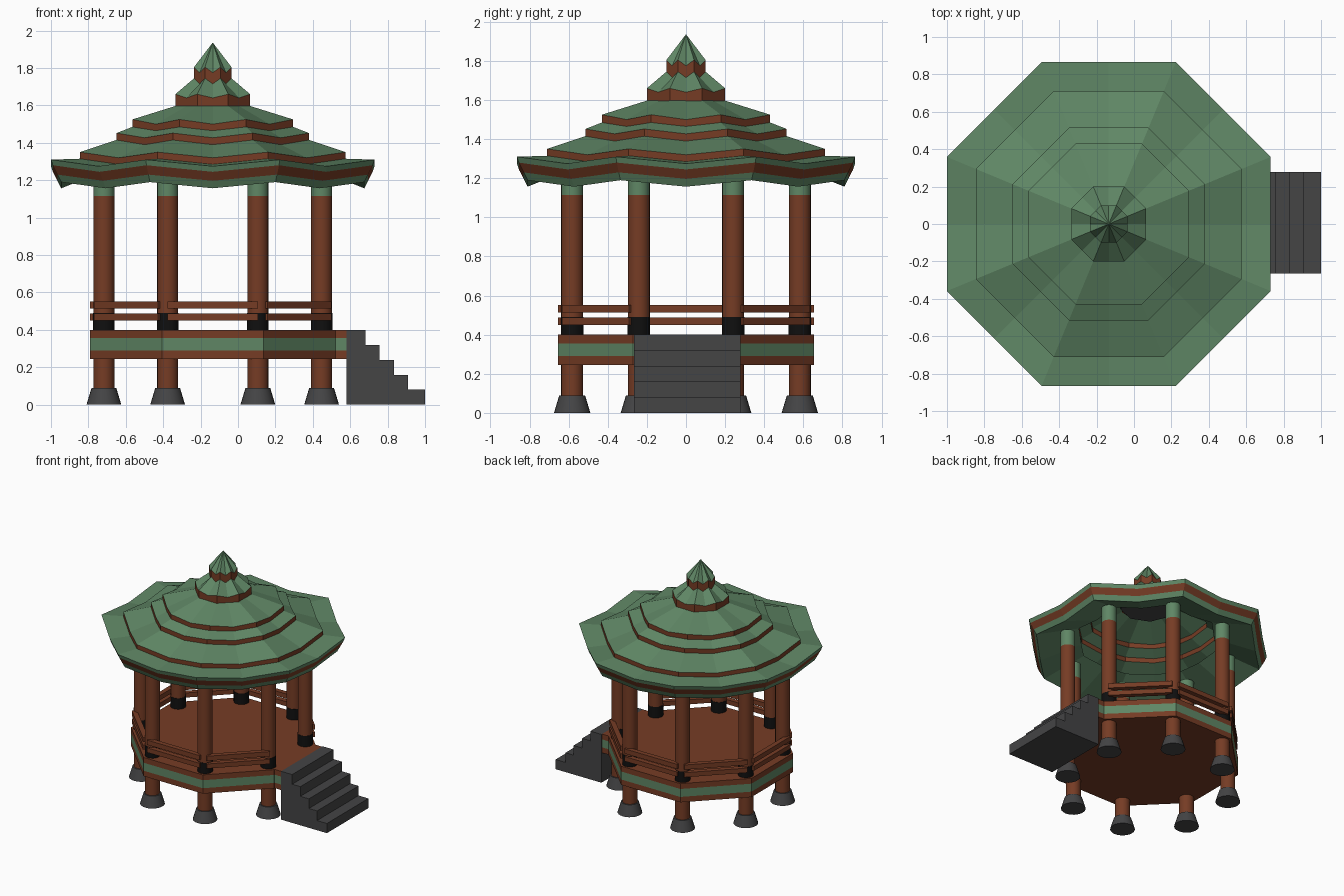
import bpy, bmesh, math
from math import cos, sin, pi

if "Cube" in bpy.data.objects:
    bpy.data.objects.remove(bpy.data.objects["Cube"])

CX = -0.135            # axis of the pavilion
C8 = cos(pi / 8)


def material(name, rgb):
    m = bpy.data.materials.new(name)
    m.diffuse_color = (*rgb, 1)
    m.use_nodes = True
    m.node_tree.nodes["Principled BSDF"].inputs["Base Color"].default_value = m.diffuse_color
    return m


GREEN = material("jade green", (0.115, 0.24, 0.13))
BROWN = material("red brown wood", (0.18, 0.045, 0.018))
GREY = material("dark stone", (0.058, 0.058, 0.06))
BLACK = material("black band", (0.005, 0.005, 0.005))


def make(name, bm, mats):
    me = bpy.data.meshes.new(name)
    bm.to_mesh(me)
    bm.free()
    for m in mats:
        me.materials.append(m)
    ob = bpy.data.objects.new(name, me)
    bpy.context.collection.objects.link(ob)
    return ob


def octagon_shell(name, rings, segs, cap=False):
    """rings: (apothem, corner z, drop at side middle); segs: 0 brown / 1 green per band."""
    bm = bmesh.new()
    loops = []
    for a, z, drop in rings:
        loop = []
        for k in range(16):
            t = k * pi / 8
            r = a / C8 if k % 2 else a
            loop.append(bm.verts.new((CX + r * cos(t), r * sin(t), z if k % 2 else z - drop)))
        loops.append(loop)
    for lo, hi, s in zip(loops, loops[1:], segs):
        for k in range(16):
            n = (k + 1) % 16
            bm.faces.new((lo[k], lo[n], hi[n], hi[k])).material_index = s
    if cap:
        bm.faces.new(loops[0][::-1])
        bm.faces.new(loops[-1])
    return make(name, bm, [BROWN, GREEN])


def extrude_y(name, pts, y0, y1, mat):
    bm = bmesh.new()
    a = [bm.verts.new((x, y0, z)) for x, z in pts]
    f = bm.faces.new(a)
    out = bmesh.ops.extrude_face_region(bm, geom=[f])
    for v in out["geom"]:
        if isinstance(v, bmesh.types.BMVert):
            v.co.y = y1
    bmesh.ops.recalc_face_normals(bm, faces=bm.faces)
    return make(name, bm, [mat])


def box(name, x0, x1, y0, y1, z0, z1, mat):
    return extrude_y(name, [(x0, z0), (x1, z0), (x1, z1), (x0, z1)], y0, y1, mat)


def cone(name, x, y, r0, r1, z0, z1, mat, n=24):
    bm = bmesh.new()
    bmesh.ops.create_cone(bm, cap_ends=True, segments=n, radius1=r0, radius2=r1, depth=z1 - z0)
    bmesh.ops.translate(bm, verts=bm.verts, vec=(x, y, (z0 + z1) / 2))
    for f in bm.faces:
        f.smooth = len(f.verts) == 4
    for e in bm.edges:
        e.smooth = all(f.smooth for f in e.link_faces)
    return make(name, bm, [mat])


# Roof: underside, flared banded eave, stepped tiers
octagon_shell("roof", [
    (0.50, 1.30, 0.02), (0.81, 1.19, 0.033),
    (0.83, 1.23, 0.033), (0.855, 1.28, 0.035), (0.865, 1.31, 0.035),
    (0.71, 1.315, 0.03), (0.71, 1.35, 0.03),
    (0.515, 1.415, 0.025), (0.515, 1.452, 0.025),
    (0.43, 1.485, 0.02), (0.43, 1.525, 0.025),
    (0.19, 1.60, 0.0)],
    [1, 1, 0, 1, 1, 0, 1, 0, 1, 0, 1])

# Finial: two small tiers and a point
octagon_shell("finial", [
    (0.2, 1.59, 0.015), (0.2, 1.66, 0.02), (0.10, 1.745, 0.03),
    (0.10, 1.805, 0.03), (0.001, 1.935, 0)], [0, 1, 0, 1], cap=True)
cone("ceiling_plate", CX, 0, 0.205, 0.205, 1.57, 1.585, GREY, 8)

# Deck with a green stripe, and the landing towards the stairs
octagon_shell("deck", [(0.655, z, 0) for z in (0.245, 0.29, 0.356, 0.40)], [0, 1, 0], cap=True)
for name, z0, z1, m in (("landing_bottom", 0.245, 0.29, BROWN),
                        ("landing_stripe", 0.29, 0.356, GREEN),
                        ("landing_top", 0.356, 0.40, BROWN)):
    box(name, 0.50, 0.58, -0.265, 0.27, z0, z1, m)

# Stairs
profile = [(0.58, 0.0), (1.0, 0.0)]
edges = [1.0, 0.91, 0.835, 0.757, 0.682, 0.58]
for i in range(5):
    z = 0.08 * (i + 1)
    profile += [(edges[i], z), (edges[i + 1], z)]
extrude_y("stairs", profile, -0.265, 0.278, GREY)

# Columns with stone feet, black bands and green tops
for i in range(8):
    t = (i + 0.5) * pi / 4
    x, y = CX + 0.63 * cos(t), 0.63 * sin(t)
    cone("column_foot", x, y, 0.093, 0.066, 0, 0.09, GREY)
    cone("column", x, y, 0.056, 0.056, 0.085, 1.115, BROWN)
    cone("column_band", x, y, 0.058, 0.058, 0.395, 0.49, BLACK)
    cone("column_top", x, y, 0.056, 0.056, 1.115, 1.245, GREEN)

# Railings on every side except the stair side
for i in range(1, 8):
    for z0, z1 in ((0.45, 0.488), (0.513, 0.552)):
        rail = box("railing", 0.615, 0.655, -0.241, 0.241, z0, z1, BROWN)
        rail.location.x = CX
        rail.rotation_euler.z = i * pi / 4
